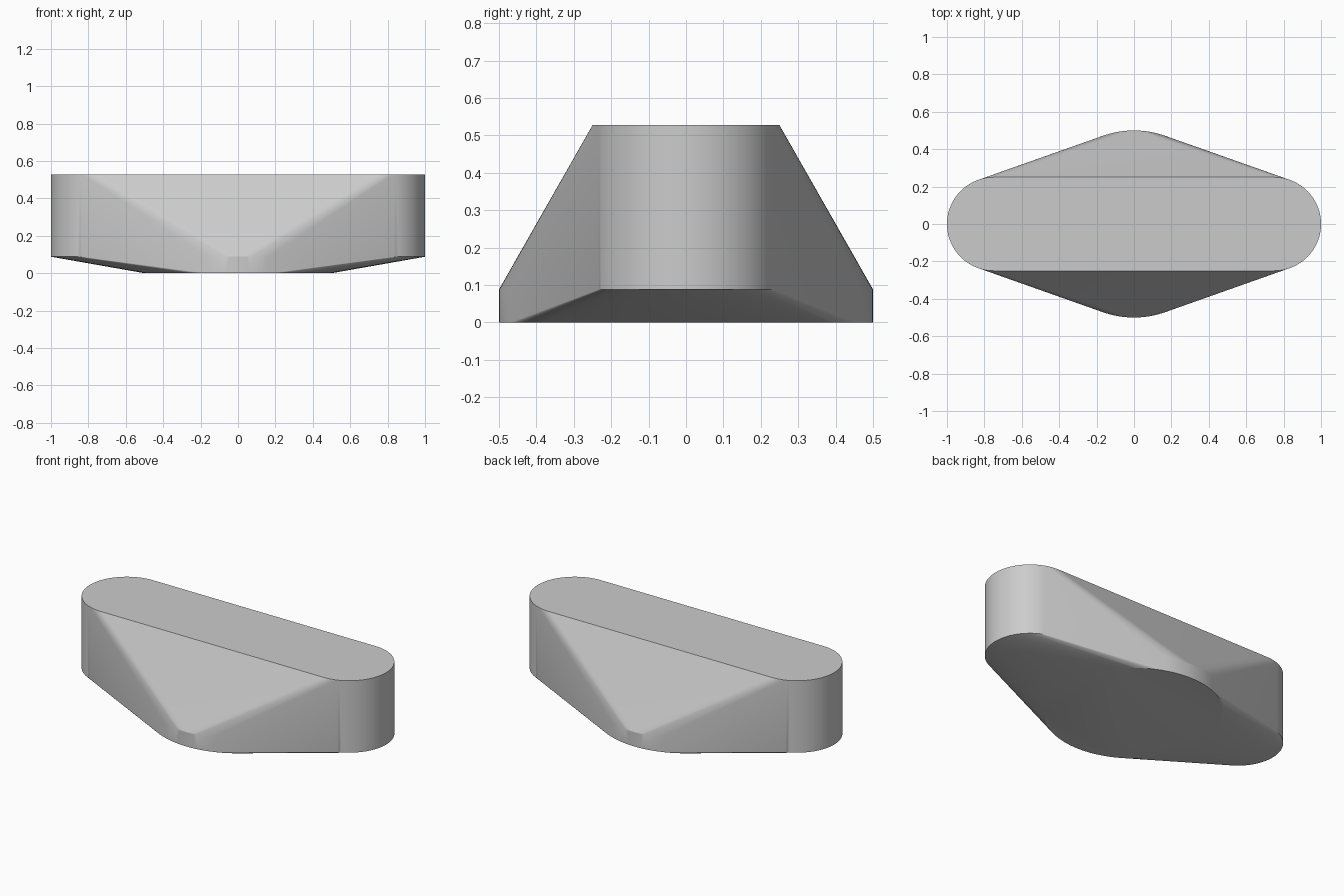
import bpy, bmesh, math

if "Cube" in bpy.data.objects:
    bpy.data.objects.remove(bpy.data.objects["Cube"], do_unlink=True)

SEGMENTS = 144
HEIGHT = 0.527     # flat top
RIM = 0.088        # height where the rounded ends begin


def add_disc(bm, x, radius, z):
    """Add a ring of points for the hull."""
    for i in range(SEGMENTS):
        a = math.tau * i / SEGMENTS
        bm.verts.new((x + radius * math.cos(a), radius * math.sin(a), z))


# Plain grey material
grey = bpy.data.materials.new("plain_grey")
grey.use_nodes = True
colour = (0.6, 0.6, 0.6, 1)
grey.diffuse_color = colour
grey.node_tree.nodes["Principled BSDF"].inputs["Base Color"].default_value = colour

# Body: hull around a wide low centre disc and two raised end cylinders
bm = bmesh.new()
for z in (0, RIM):
    add_disc(bm, 0, 0.5, z)
for side in (-1, 1):
    for z in (RIM, HEIGHT):
        add_disc(bm, side * 0.75, 0.25, z)
hull = bmesh.ops.convex_hull(bm, input=bm.verts[:])
loose = {g for g in hull["geom_interior"] + hull["geom_unused"]
         if isinstance(g, bmesh.types.BMVert)}
bmesh.ops.delete(bm, geom=list(loose), context="VERTS")

# Merge the flat top, base and wall triangles into clean faces
bmesh.ops.dissolve_limit(bm, angle_limit=math.radians(0.1),
                         verts=bm.verts[:], edges=bm.edges[:])
bmesh.ops.recalc_face_normals(bm, faces=bm.faces[:])

mesh = bpy.data.meshes.new("hull_body")
bm.to_mesh(mesh)
bm.free()
mesh.materials.append(grey)
body = bpy.data.objects.new("hull_body", mesh)
bpy.context.collection.objects.link(body)

# Soft sides with crisp top and bottom rims
bpy.ops.object.select_all(action="DESELECT")
body.select_set(True)
bpy.context.view_layer.objects.active = body
bpy.ops.object.shade_smooth_by_angle(angle=math.radians(20))
